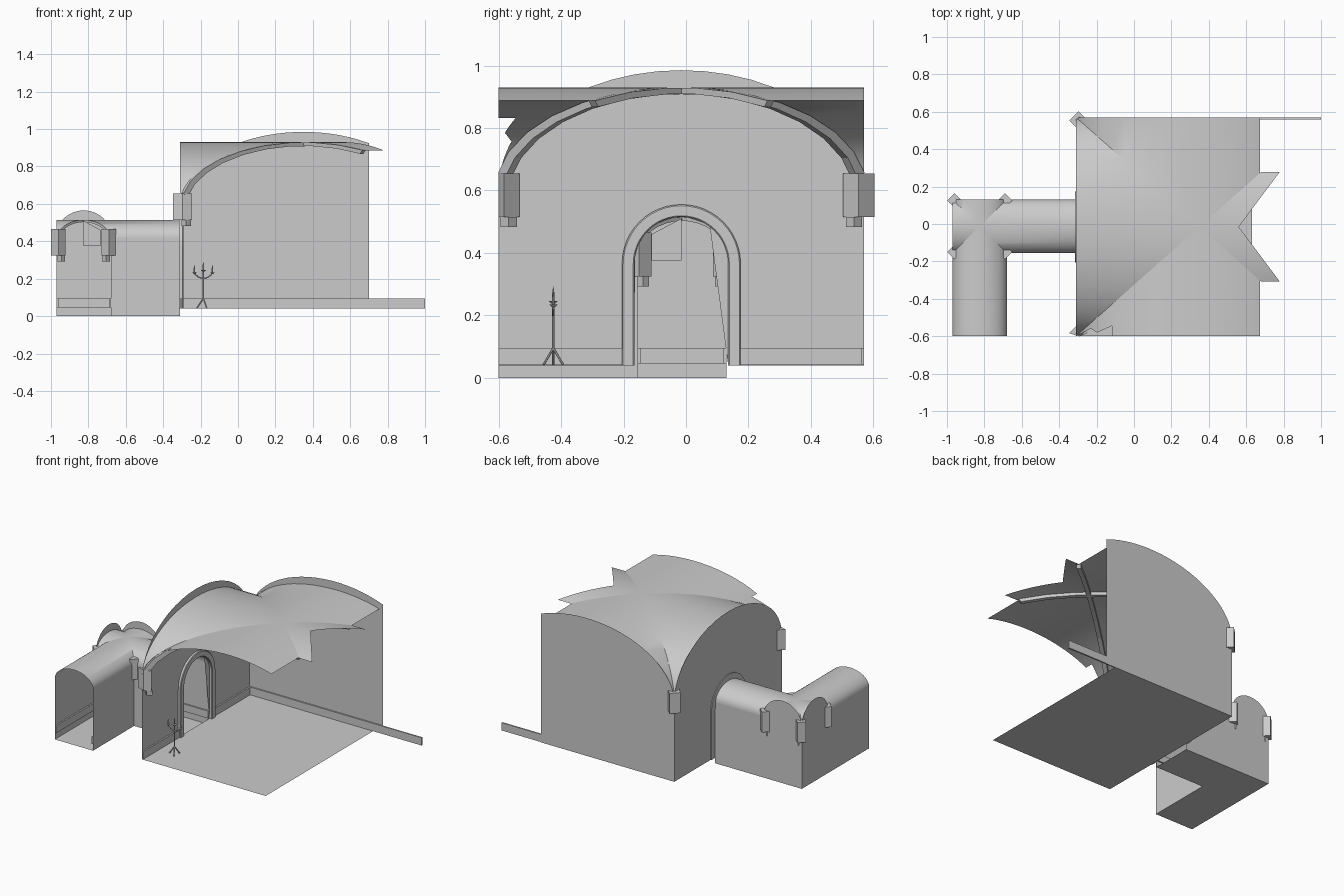
import bpy, bmesh
from math import sin, cos, asin, sqrt, pi
from mathutils import Vector, Matrix

if "Cube" in bpy.data.objects:
    bpy.data.objects.remove(bpy.data.objects["Cube"])


def make(name, bm, smooth=False):
    bmesh.ops.remove_doubles(bm, verts=bm.verts, dist=0.0004)
    me = bpy.data.meshes.new(name)
    bm.to_mesh(me)
    bm.free()
    ob = bpy.data.objects.new(name, me)
    bpy.context.collection.objects.link(ob)
    if smooth:
        bpy.ops.object.select_all(action='DESELECT')
        ob.select_set(True)
        bpy.context.view_layer.objects.active = ob
        bpy.ops.object.shade_smooth_by_angle(angle=0.6)
    return ob


def face(bm, pts):
    return bm.faces.new([bm.verts.new(p) for p in pts])


def panel(name, pts):
    bm = bmesh.new()
    face(bm, pts)
    bmesh.ops.triangulate(bm, faces=bm.faces)
    return make(name, bm)


def box(name, lo, hi):
    bm = bmesh.new()
    bmesh.ops.create_cube(bm, size=1)
    for v in bm.verts:
        v.co = [lo[i] if v.co[i] < 0 else hi[i] for i in range(3)]
    return make(name, bm)


def arc(c, half, spring, rise, a0, a1, n=24):
    """Elliptical arch points (coordinate, z) from offset a0 to a1 (fractions of half)."""
    t0, t1 = asin(a0), asin(a1)
    ts = [t0 + (t1 - t0) * i / n for i in range(n + 1)]
    return [(c + half * sin(t), spring + rise * cos(t)) for t in ts]


class Vault:
    def __init__(self, cx, cy, hx, hy, spring, rise):
        self.cx, self.cy, self.hx, self.hy = cx, cy, hx, hy
        self.spring, self.rise = spring, rise

    def z(self, t):
        return self.spring + self.rise * sqrt(max(0, 1 - t * t))

    def p(self, u, v, z):
        return (self.cx + self.hx * u, self.cy + self.hy * v, z)

    # one web: straight strips running from the diagonal out to far(t)
    def web(self, bm, side, spans, n=12):
        for t0, t1, far0, far1 in spans:
            a, b = asin(t0), asin(t1)
            rows = []
            for i in range(n + 1):
                t = sin(a + (b - a) * i / n)
                far = far0 + (far1 - far0) * (t - t0) / (t1 - t0)
                ends = []
                for s in (abs(t), far):
                    u, v = {'L': (-s, t), 'R': (s, t), 'B': (t, s), 'F': (t, -s)}[side]
                    ends.append(self.p(u, v, self.z(t)))
                rows.append(ends)
            for r, q in zip(rows, rows[1:]):
                bmesh.ops.contextual_create
                pts = [r[0], r[1], q[1], q[0]]
                keep = [k for i, k in enumerate(pts) if (Vector(k) - Vector(pts[i - 1])).length > 1e-5]
                if len(keep) > 2:
                    face(bm, keep)

    # diagonal rib with a square section under the groin
    def rib(self, name, sign, t0, t1, w, d, n=12):
        bm = bmesh.new()
        nrm = Vector((-sign * self.hy, self.hx, 0)).normalized() * w
        rings = []
        a, b = asin(t0), asin(t1)
        for i in range(n + 1):
            t = sin(a + (b - a) * i / n)
            top = Vector(self.p(t, sign * t, self.z(t)))
            low = Vector(self.p(t * .965, sign * t * .965, self.z(t) - d))
            rings.append([bm.verts.new(c) for c in (top - nrm, top + nrm, low + nrm, low - nrm)])
        for r, q in zip(rings, rings[1:]):
            for k in range(4):
                bm.faces.new((r[k - 1], r[k], q[k], q[k - 1]))
        bm.faces.new(rings[0])
        bm.faces.new(rings[-1][::-1])
        make(name, bm)


# corner bracket: turned block with a smaller block below, set towards the room
def corbel(name, x, y, z0, z1, r, sx, sy, ymin=-9):
    bm = bmesh.new()
    for cx, cy, rr, a, b in ((x, y, r, z0, z1), (x + sx * r * .4, y + sy * r * .3, r * .52, z0 - .032, z0)):
        dia = [(cx - rr, cy), (cx, cy - rr), (cx + rr, cy), (cx, cy + rr)]
        lo = [(px, max(py, ymin), a) for px, py in dia]
        hi = [(px, py, b) for px, py, _ in lo]
        face(bm, lo[::-1])
        face(bm, hi)
        for k in range(4):
            face(bm, [lo[k - 1], lo[k], hi[k], hi[k - 1]])
    make(name, bm)


# ---- Hall: floor, walls, doorway ----
X0, Y0, Y1, YC, FZ = -.31, -.6, .57, -.015, .04
panel("hall_floor", [(X0, Y0, FZ), (.63, Y0, FZ), (.63, Y1, FZ), (X0, Y1, FZ)])
top = arc(.35, .66, .585, .40, -1, .53)
panel("hall_back_wall", [(X0, Y1, FZ)] + [(x, Y1, z) for x, z in top] + [(.70, Y1, FZ)])
door = [(YC - .15, FZ)] + arc(YC, .15, .365, .15, -1, 1) + [(YC + .15, FZ)]
outline = [(Y0, FZ)] + arc(YC, .585, .585, .40, -1, 1) + [(Y1, FZ)] + door[::-1]
panel("hall_left_wall", [(X0, y, z) for y, z in outline])

bm = bmesh.new()
outer = [(YC - .19, FZ)] + arc(YC, .19, .365, .19, -1, 1) + [(YC + .19, FZ)]
rings = []
for (yi, zi), (yo, zo) in zip(door, outer):
    m = .1
    sec = [(X0 - .006, yi, zi), (X0 + .014, yi, zi),
           (X0 + .018, yi + (yo - yi) * m, zi + (zo - zi) * m),
           (X0 + .018, yo + (yi - yo) * m, zo + (zi - zo) * m),
           (X0 + .014, yo, zo), (X0 - .006, yo, zo)]
    rings.append([bm.verts.new(c) for c in sec])
for r, q in zip(rings, rings[1:]):
    for k in range(6):
        bm.faces.new((r[k - 1], r[k], q[k], q[k - 1]))
make("door_frame", bm, True)

# hall vault, broken off at the right and in the front left corner
hall = Vault(.35, YC, .66, .585, .60, .33)
bm = bmesh.new()
hall.web(bm, 'L', [(-1, 0, 1, 1), (0, 1, 1, 1)])
hall.web(bm, 'B', [(-1, 0, 1, 1), (0, .49, 1, 1)])
hall.web(bm, 'F', [(-1, -.88, 1, .93), (-.88, -.83, .93, .966), (-.83, -.71, .966, .906),
                   (-.71, 0, 1, 1), (0, .49, 1, 1)])
hall.web(bm, 'R', [(-.5, 0, .65, .318), (0, .5, .318, .65)])
make("hall_vault", bm, True)
for s in (1, -1):
    hall.rib("hall_rib", s, -.985, .49, .014, .02, 9)
corbel("hall_corbel_back", -.297, .553, .515, .655, .05, 1, -1)
corbel("hall_corbel_front", -.297, -.583, .515, .655, .05, 1, 1, Y0)

# hall skirting
box("skirting_back", (X0, Y1 - .01, .042), (1.0, Y1, .095))
box("skirting_left_a", (X0, Y0, .042), (X0 + .01, YC - .19, .095))
box("skirting_left_b", (X0, YC + .19, .042), (X0 + .01, Y1, .095))

# ---- Passage: L-shaped floor and walls ----
A, B, C, D = -.97, -.68, -.155, .13
H = .42
panel("passage_floor", [(A, Y0, 0), (B, Y0, 0), (B, C, 0), (X0, C, 0), (X0, D, 0), (A, D, 0)])
jx, jy, hx, hy = (A + B) / 2, (C + D) / 2, (B - A) / 2, (D - C) / 2
panel("passage_left_wall", [(A, Y0, 0), (A, Y0, H), (A, C, H)]
      + [(A, y, z) for y, z in arc(jy, hy, .43, .135, -1, 1)] + [(A, D, 0)])
panel("passage_back_wall", [(A, D, 0)] + [(x, D, z) for x, z in arc(jx, hx, .43, .135, -1, 1)]
      + [(B, D, H), (X0, D, H), (X0, D, 0)])
panel("passage_right_wall", [(B, Y0, 0), (B, Y0, H), (B, C, H), (B, C, 0)])
panel("passage_front_wall", [(B, C, 0), (B, C, H), (X0, C, H), (X0, C, 0)])

# passage vaults: crossing plus two barrels
cross = Vault(jx, jy, hx, hy, H, .095)
bm = bmesh.new()
full = [(-1, 0, 1, 1), (0, 1, 1, 1)]
for side in 'LB':
    cross.web(bm, side, full)
fx, fy = (X0 - jx) / hx, (jy - Y0) / hy
cross.web(bm, 'R', [(-1, 0, fx, fx), (0, 1, fx, fx)])
cross.web(bm, 'F', [(-1, 0, fy, fy), (0, 1, fy, fy)])
make("passage_vault", bm, True)
for s in (1, -1):
    cross.rib("passage_rib", s, -.96, .96, .008, .012)
for x, sx in ((-.96, 1), (-.69, -1)):
    for y, sy in ((.125, -1), (-.15, 1)):
        corbel("passage_corbel", x, y, .325, .465, .039, sx, sy)

# broken lunette pieces and passage skirting
panel("lunette_front", [(-.825, C, .375), (-.735, C, .375), (-.735, C, .46), (-.825, C, .51)])
panel("lunette_right", [(B, -.11, .375), (B, -.015, .375), (B, -.015, .51), (B, -.11, .46)])
box("skirting_passage_left", (A, Y0, .045), (A + .01, D, .095))
box("skirting_passage_back", (A, D - .01, .045), (X0, D, .095))
box("skirting_passage_right", (B - .01, Y0, .045), (B, C, .095))
box("skirting_passage_front", (B, C, .045), (X0, C + .01, .095))

# ---- Candle stand ----
bm = bmesh.new()


def rod(p, q, r1, r2=None, seg=8):
    p, q = Vector(p), Vector(q)
    d = q - p
    m = Matrix.Translation((p + q) / 2) @ d.to_track_quat('Z', 'Y').to_matrix().to_4x4()
    bmesh.ops.create_cone(bm, cap_ends=True, segments=seg, radius1=r1,
                          radius2=r1 if r2 is None else r2, depth=d.length, matrix=m)


sx, sy = -.185, -.425
rod((sx, sy, .09), (sx, sy, .245), .004)
rod((sx, sy, .238), (sx, sy, .246), .006, .014)
rod((sx, sy, .246), (sx, sy, .275), .004)
rod((sx, sy, .275), (sx, sy, .293), .003, .0005)
for k in range(3):
    a = pi + k * 2 * pi / 3
    rod((sx, sy, .095), (sx + .036 * cos(a), sy + .036 * sin(a), .042), .004)
for s in (-1, 1):
    path = [(0, .2), (.025, .208), (.043, .222), (.048, .238)]
    for (a, b), (c, d) in zip(path, path[1:]):
        rod((sx + s * a, sy, b), (sx + s * c, sy, d), .0035)
    e = sx + s * .048
    rod((e, sy, .226), (e, sy, .234), .005, .013)
    rod((e, sy, .234), (e, sy, .258), .004)
    rod((e, sy, .258), (e, sy, .275), .003, .0005)
make("candle_stand", bm, True)
